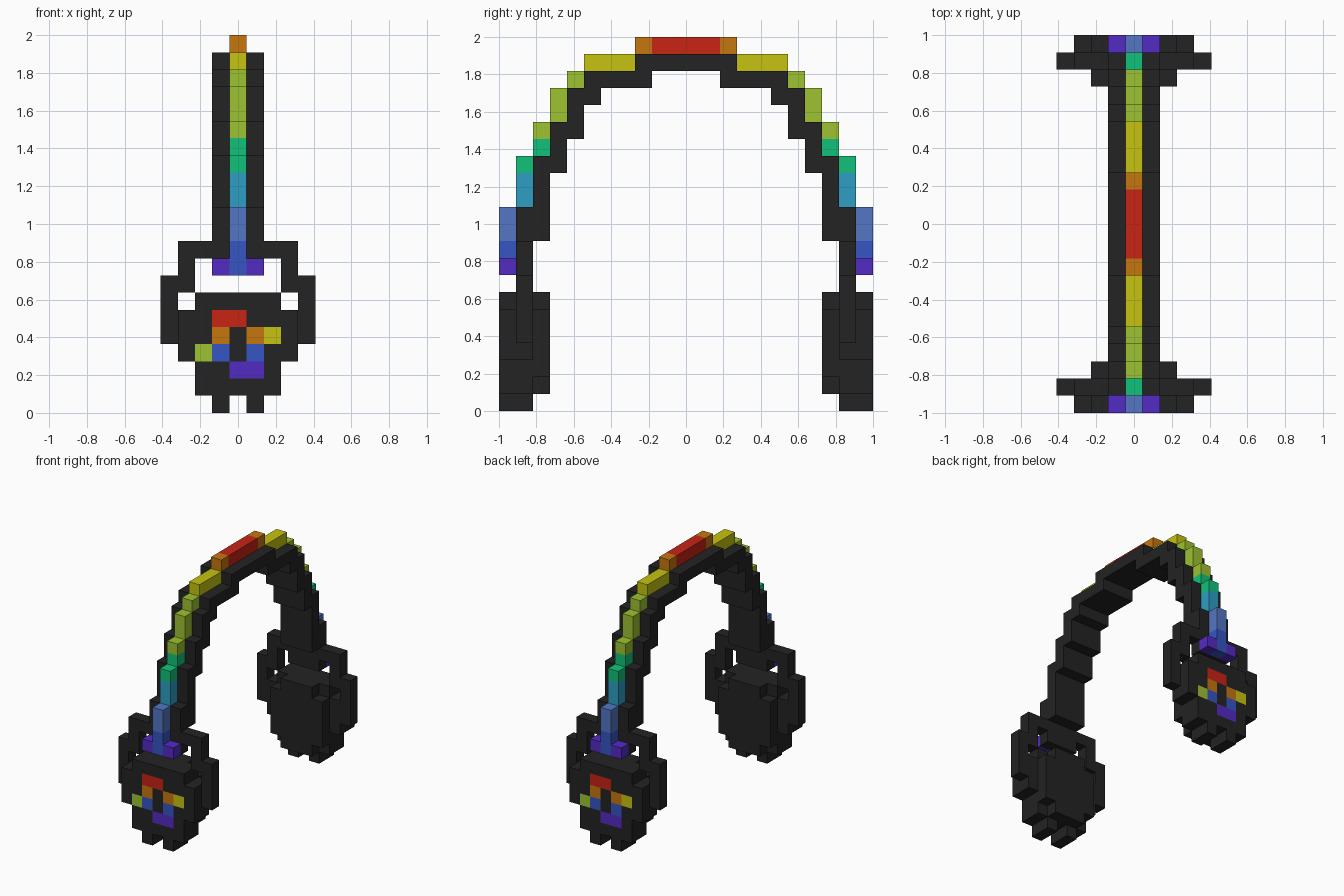
import bpy, bmesh

if "Cube" in bpy.data.objects:
    bpy.data.objects.remove(bpy.data.objects["Cube"], do_unlink=True)

U = 1 / 11  # edge of one block


def linear(c):
    c /= 255
    return c / 12.92 if c <= 0.04045 else ((c + 0.055) / 1.055) ** 2.4


# One key letter per colour
PALETTE = {
    "#": ("charcoal", (35, 35, 35)),
    "R": ("red", (200, 35, 20)),
    "O": ("orange", (198, 118, 14)),
    "Y": ("yellow", (198, 195, 16)),
    "G": ("lime", (157, 194, 49)),
    "T": ("green", (17, 194, 122)),
    "C": ("cyan", (46, 158, 196)),
    "L": ("light_blue", (84, 118, 194)),
    "B": ("blue", (54, 85, 196)),
    "P": ("purple", (84, 43, 196)),
}
MATS = {}
for key, (label, rgb) in PALETTE.items():
    m = bpy.data.materials.new(label)
    col = (*[linear(c) for c in rgb], 1)
    m.diffuse_color = col
    m.use_nodes = True
    bsdf = m.node_tree.nodes["Principled BSDF"]
    bsdf.inputs["Base Color"].default_value = col
    bsdf.inputs["Roughness"].default_value = 0.8
    MATS[key] = m


def turned(cells):
    """Half-turn copy of block cells about the vertical axis."""
    return {(-x, -1 - y, z): c for (x, y, z), c in cells.items()}


def block_part(name, cells):
    """Build the outer skin of a set of blocks {(x, y, z): colour key}."""
    bm = bmesh.new()
    keys = sorted(set(cells.values()))
    verts = {}

    def vert(p):
        if p not in verts:
            verts[p] = bm.verts.new(((p[0] - 0.5) * U, p[1] * U, p[2] * U))
        return verts[p]

    for cell, key in cells.items():
        for axis in range(3):
            for side in (0, 1):
                near = list(cell)
                near[axis] += 2 * side - 1
                if tuple(near) in cells:
                    continue
                a, b = (axis + 1) % 3, (axis + 2) % 3
                loop = [(0, 0), (1, 0), (1, 1), (0, 1)]
                if not side:
                    loop.reverse()
                corners = []
                for da, db in loop:
                    p = list(cell)
                    p[axis] += side
                    p[a] += da
                    p[b] += db
                    corners.append(vert(tuple(p)))
                bm.faces.new(corners).material_index = keys.index(key)
    me = bpy.data.meshes.new(name)
    bm.to_mesh(me)
    bm.free()
    for k in keys:
        me.materials.append(MATS[k])
    ob = bpy.data.objects.new(name, me)
    bpy.context.collection.objects.link(ob)


def layer(depth, top, rows):
    """Cells of one upright layer, drawn from its top row downward."""
    return {(i - 4, -1 - depth, top - r): ch
            for r, row in enumerate(rows)
            for i, ch in enumerate(row) if ch != "."}


# Dark headband, three blocks wide: (row, first depth, last depth)
BAND = [(20, 0, 2), (19, 2, 5), (18, 5, 6), (17, 6, 6), (16, 6, 7), (15, 7, 7),
        (14, 7, 8), (13, 8, 8), (12, 8, 8), (11, 8, 9), (10, 8, 9)]
band = {(x, -1 - d, z): "#" for z, d0, d1 in BAND
        for d in range(d0, d1 + 1) for x in (-1, 0, 1)}
block_part("headband", {**band, **turned(band)})

# Rainbow strip along the outside: (colour, depths, rows)
STRIP = [("R", (0, 1), (21,)), ("O", (2,), (21,)), ("Y", (3, 4, 5), (20,)),
         ("G", (6,), (19,)), ("G", (7,), (18, 17)), ("G", (8,), (16,)),
         ("T", (8,), (15,)), ("T", (9,), (14,)), ("C", (9,), (13, 12)),
         ("L", (10,), (11, 10)), ("B", (10,), (9, 8))]
strip = {(0, -1 - d, z): c for c, ds, zs in STRIP for d in ds for z in zs}
strip.update({(x, -11, 8): "P" for x in (-1, 1)})  # purple strip foot
block_part("rainbow_strip", {**strip, **turned(strip)})

# Ear cup layers, from the ear outward
cushion = layer(8, 6, ["...###..."] + ["..#####.."] * 4 + ["...###..."])
frame = layer(9, 9, [".#######.",
                     ".#.###.#.",
                     "##.....##",
                     "#.#####.#",
                     "#########",
                     "#########",
                     ".#######.",
                     "..#####..",
                     "..#####..",
                     "...#.#..."])
shell = layer(10, 6, ["..#####..",
                      ".##RR###.",
                      ".##O#OY#.",
                      ".#GB#B##.",
                      "..##PP#..",
                      "..#####..",
                      "...#.#..."])

for part, cells in (("ear_cushion", cushion), ("ear_cup_frame", frame),
                    ("ear_cup_shell", shell)):
    block_part("front_" + part, cells)
    block_part("back_" + part, turned(cells))
